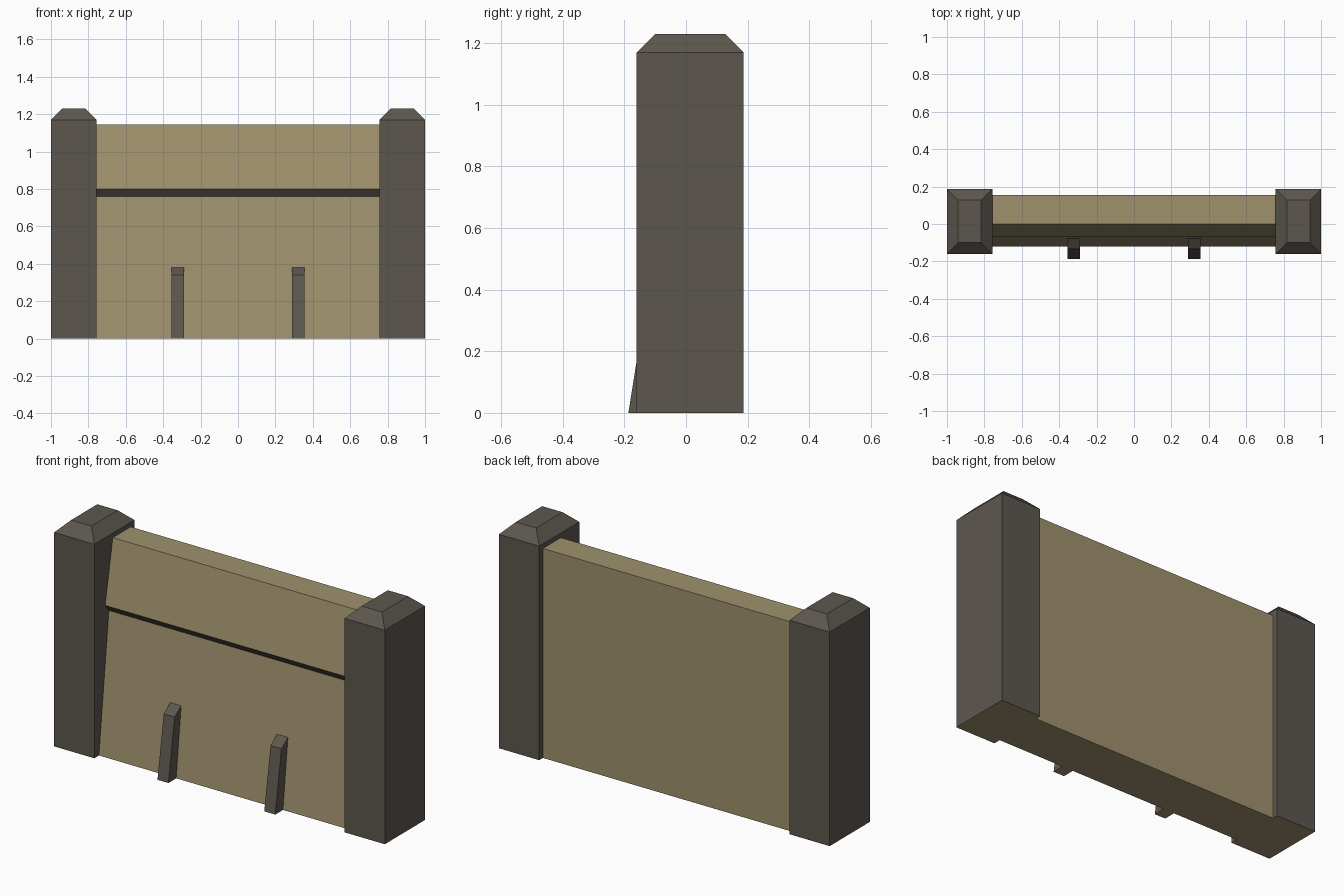
import bpy, bmesh

if "Cube" in bpy.data.objects:
    bpy.data.objects.remove(bpy.data.objects["Cube"])


def material(name, rgb):
    m = bpy.data.materials.new(name)
    m.diffuse_color = (*rgb, 1.0)
    m.use_nodes = True
    m.node_tree.nodes["Principled BSDF"].inputs["Base Color"].default_value = m.diffuse_color
    return m


TAN = material("tan_panel", (0.345, 0.283, 0.152))
GREY = material("dark_grey", (0.108, 0.096, 0.078))


def finish(name, bm, rule):
    """Make the object; rule(face) gives 0 for tan and 1 for grey."""
    bmesh.ops.recalc_face_normals(bm, faces=bm.faces[:])
    bm.normal_update()
    for f in bm.faces:
        f.material_index = rule(f)
    me = bpy.data.meshes.new(name)
    bm.to_mesh(me)
    bm.free()
    me.materials.append(TAN)
    me.materials.append(GREY)
    ob = bpy.data.objects.new(name, me)
    bpy.context.collection.objects.link(ob)
    return ob


def extrude_profile(name, profile, x0, x1, rule):
    """Extrude a (y, z) profile along x."""
    bm = bmesh.new()
    a = [bm.verts.new((x0, y, z)) for y, z in profile]
    b = [bm.verts.new((x1, y, z)) for y, z in profile]
    bm.faces.new(a)
    bm.faces.new(b[::-1])
    n = len(a)
    for i in range(n):
        j = (i + 1) % n
        bm.faces.new((a[i], b[i], b[j], a[j]))
    return finish(name, bm, rule)


def pillar(name, x0, x1):
    """Square post with a bevelled cap."""
    y0, y1, c = -0.16, 0.187, 0.06
    bm = bmesh.new()
    rings = []
    for z, i in ((0, 0), (1.17, 0), (1.23, c)):
        rings.append([bm.verts.new(p) for p in (
            (x0 + i, y0 + i, z), (x1 - i, y0 + i, z),
            (x1 - i, y1 - i, z), (x0 + i, y1 - i, z))])
    bm.faces.new(rings[0])
    bm.faces.new(rings[-1])
    for lo, hi in zip(rings, rings[1:]):
        for k in range(4):
            m = (k + 1) % 4
            bm.faces.new((lo[k], lo[m], hi[m], hi[k]))
    return finish(name, bm, tan_underside)


def tan_underside(f):
    return 0 if f.normal.z < -0.9 else 1


def grey_overhang(f):
    # only the sloping underside of the upper panel is grey
    return 1 if -0.9 < f.normal.z < -0.3 else 0


# Wall panel: sloped front with an overhanging upper part
extrude_profile("wall_panel",
                [(-0.12, 0), (0.155, 0), (0.155, 1.145), (0.0, 1.145),
                 (-0.066, 0.80), (-0.034, 0.76)],
                -0.757, 0.757, grey_overhang)

# End pillars and leaning front braces, mirrored left and right
for side, s in (("left", -1), ("right", 1)):
    pillar(side + "_pillar", *sorted((s * 0.757, s * 1.0)))
    extrude_profile(side + "_brace",
                    [(-0.187, 0), (-0.05, 0), (-0.05, 0.385), (-0.07, 0.385),
                     (-0.133, 0.34)],
                    *sorted((s * 0.29, s * 0.356)), tan_underside)
